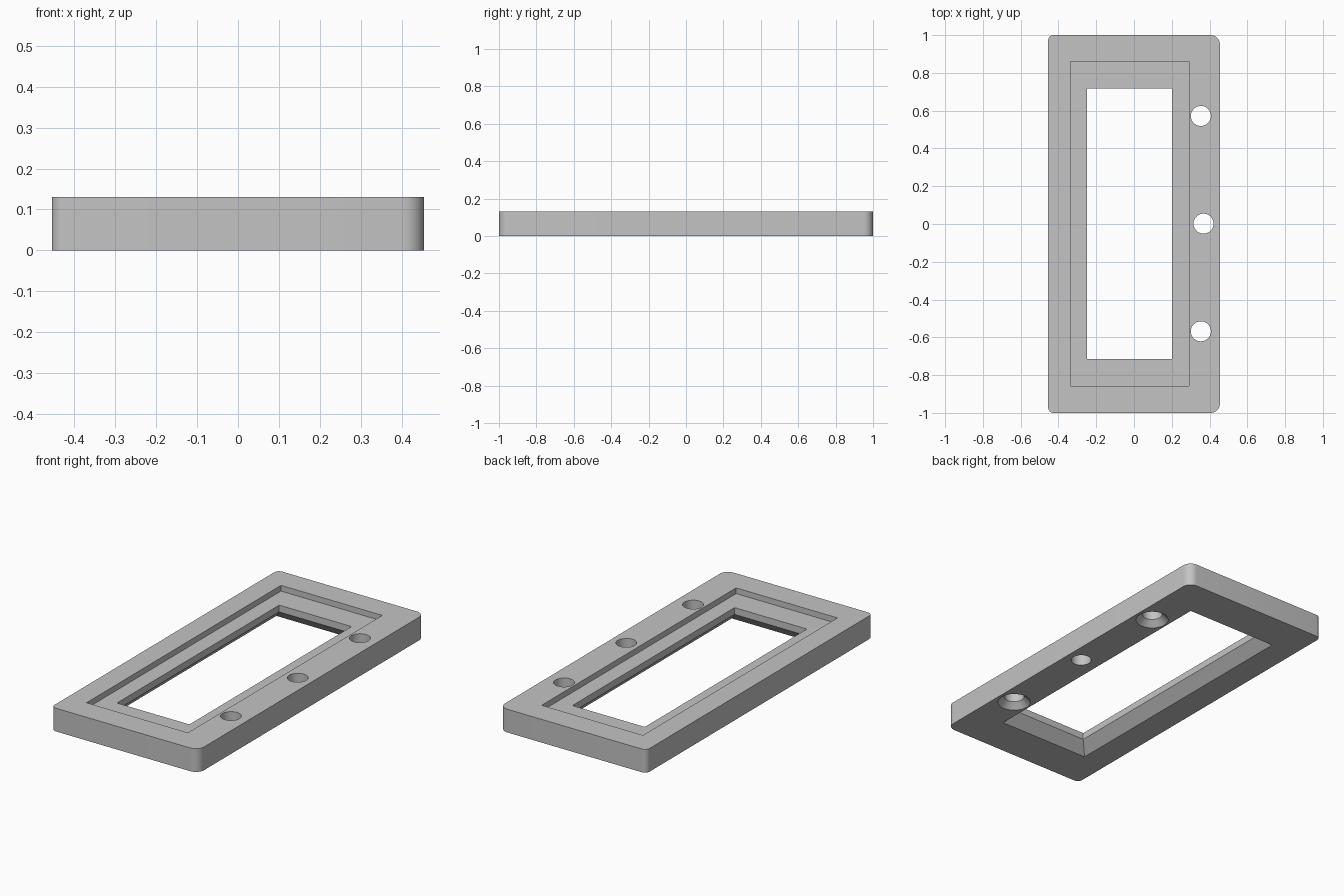
import bpy, bmesh, math

cube = bpy.data.objects.get("Cube")
if cube:
    bpy.data.objects.remove(cube, do_unlink=True)

TOP, LEDGE, LIP = 0.13, 0.098, 0.06
FLARE = 0.058
OVER = 0.02          # how far cutters poke past the surface

grey = bpy.data.materials.new("plain grey")
grey.use_nodes = True
grey.diffuse_color = (0.55, 0.55, 0.55, 1)
grey.node_tree.nodes["Principled BSDF"].inputs["Base Color"].default_value = grey.diffuse_color


def add_object(name, bm):
    bmesh.ops.recalc_face_normals(bm, faces=bm.faces)
    mesh = bpy.data.meshes.new(name)
    bm.to_mesh(mesh)
    bm.free()
    mesh.materials.append(grey)
    obj = bpy.data.objects.new(name, mesh)
    bpy.context.collection.objects.link(obj)
    return obj


def loft(bm, rings):
    """Skin a stack of equal-length rings and cap both ends."""
    loops = [[bm.verts.new(p) for p in ring] for ring in rings]
    n = len(loops[0])
    for a, b in zip(loops, loops[1:]):
        for i in range(n):
            j = (i + 1) % n
            bm.faces.new((a[i], a[j], b[j], b[i]))
    bm.faces.new(loops[0][::-1])
    bm.faces.new(loops[-1])


def rectangle(x0, x1, y0, y1, z, grow=0.0):
    return [(x0 - grow, y0 - grow, z), (x1 + grow, y0 - grow, z),
            (x1 + grow, y1 + grow, z), (x0 - grow, y1 + grow, z)]


def circle(x, y, z, r, n=48):
    return [(x + r * math.cos(math.tau * i / n), y + r * math.sin(math.tau * i / n), z)
            for i in range(n)]


def cut(target, name, rings):
    bm = bmesh.new()
    loft(bm, rings)
    cutter = add_object(name, bm)
    cutter.hide_render = True
    mod = target.modifiers.new(name, "BOOLEAN")
    mod.operation, mod.solver, mod.object = "DIFFERENCE", "EXACT", cutter
    bpy.context.view_layer.objects.active = target
    bpy.ops.object.modifier_apply(modifier=name)
    bpy.data.objects.remove(cutter, do_unlink=True)


# Plate with larger corner rounding on the hole side
bm = bmesh.new()
outline = (-0.455, 0.455, -1, 1)
loft(bm, [rectangle(*outline, 0), rectangle(*outline, TOP)])
for side, radius in ((1, 0.05), (-1, 0.03)):
    corners = [e for e in bm.edges
               if abs(e.verts[0].co.z - e.verts[1].co.z) > 0.1
               and e.verts[0].co.x * side > 0]
    bmesh.ops.bevel(bm, geom=corners, offset=radius, segments=10,
                    profile=0.5, affect="EDGES")
frame = add_object("frame_plate", bm)

# Shallow recess around the window
recess = (-0.337, 0.29, -0.857, 0.861)
cut(frame, "recess_cutter", [rectangle(*recess, LEDGE), rectangle(*recess, TOP + OVER)])

# Window with straight lip, flaring outward to the underside
window = (-0.248, 0.2, -0.715, 0.718)
slope = FLARE / LIP
cut(frame, "window_cutter", [
    rectangle(*window, -OVER, FLARE + OVER * slope),
    rectangle(*window, LIP),
    rectangle(*window, TOP + OVER)])

# Screw holes, the outer two countersunk from below
R, SINK = 0.053, 0.033
for x, y, sunk in ((0.354, 0.572, True), (0.368, 0.002, False), (0.354, -0.568, True)):
    rings = [circle(x, y, TOP + OVER, R)]
    if sunk:
        rings = [circle(x, y, -OVER, R + SINK + OVER), circle(x, y, SINK, R)] + rings
    else:
        rings = [circle(x, y, -OVER, R)] + rings
    cut(frame, "hole_cutter", rings)

# Smooth the curved walls, keep the edges crisp
bpy.ops.object.select_all(action="DESELECT")
frame.select_set(True)
bpy.context.view_layer.objects.active = frame
bpy.ops.object.shade_smooth_by_angle(angle=math.radians(30))
